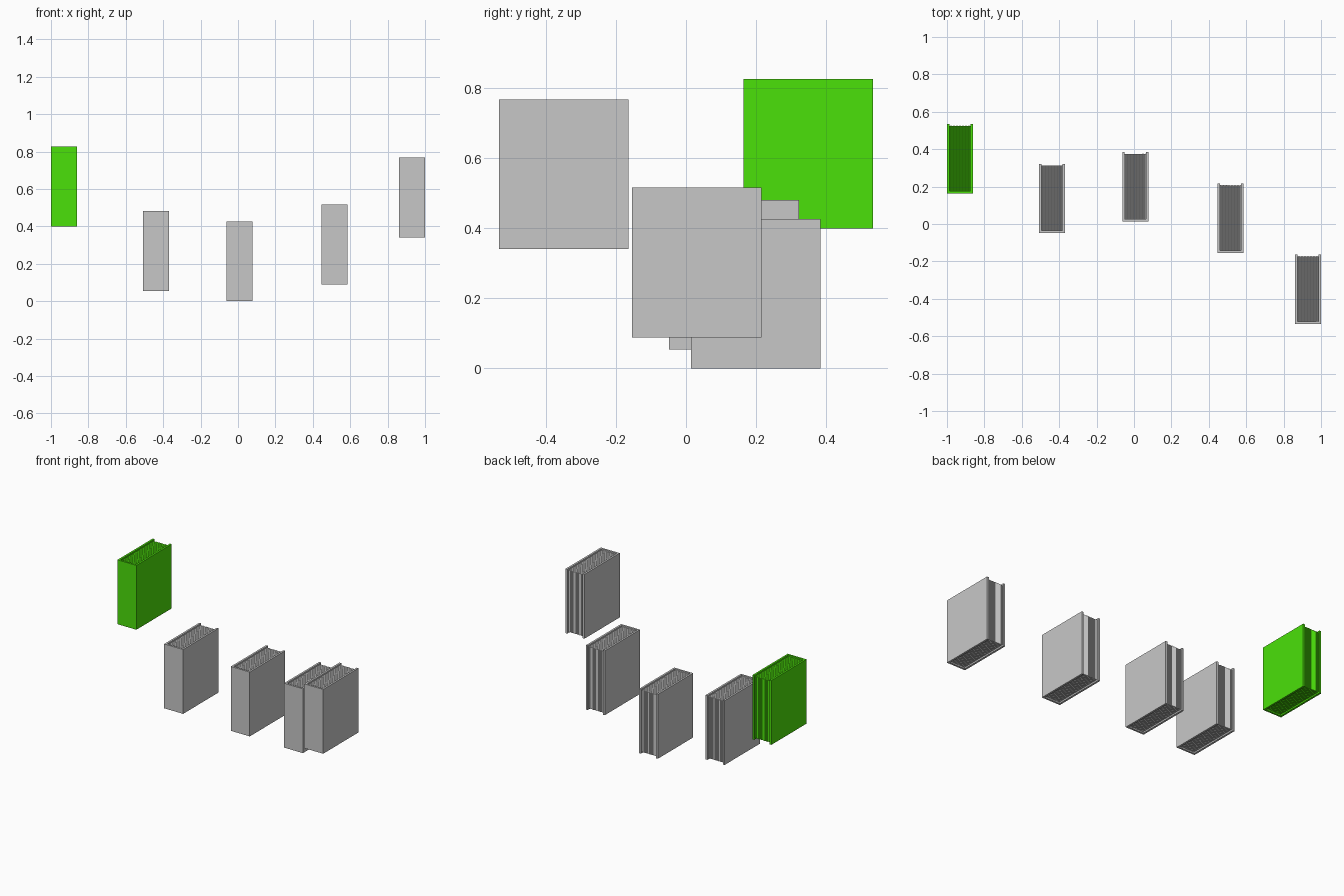
import bpy
import bmesh

WIDTH, DEPTH, HEIGHT = 0.139, 0.370, 0.427
BOARD = 0.013      # cover thickness
INSET = 0.008      # pages sit just inside the covers
GROOVE = 0.002     # shallow grooves between page bundles
BUNDLES = 14

cube = bpy.data.objects.get("Cube")
if cube:
    bpy.data.objects.remove(cube, do_unlink=True)


def make_material(name, color):
    mat = bpy.data.materials.new(name)
    mat.use_nodes = True
    mat.diffuse_color = color
    mat.node_tree.nodes["Principled BSDF"].inputs["Base Color"].default_value = color
    return mat


def make_object(name, bm, location, mat):
    bmesh.ops.recalc_face_normals(bm, faces=bm.faces)
    mesh = bpy.data.meshes.new(name)
    bm.to_mesh(mesh)
    bm.free()
    mesh.materials.append(mat)
    obj = bpy.data.objects.new(name, mesh)
    obj.location = location
    bpy.context.collection.objects.link(obj)


def cover_mesh():
    # U-shaped profile: two boards joined by the spine at the front
    bm = bmesh.new()
    w, d, t = WIDTH / 2, DEPTH / 2, BOARD
    profile = [(-w, -d), (w, -d), (w, d), (w - t, d),
               (w - t, t - d), (t - w, t - d), (t - w, d), (-w, d)]
    face = bm.faces.new([bm.verts.new((x, y, 0)) for x, y in profile])
    grown = bmesh.ops.extrude_face_region(bm, geom=[face])
    top = [v for v in grown["geom"] if isinstance(v, bmesh.types.BMVert)]
    bmesh.ops.translate(bm, vec=(0, 0, HEIGHT), verts=top)
    return bm


def pages_mesh():
    # One ridged block: ring after ring across the width, grooves between bundles
    bm = bmesh.new()
    inner = WIDTH - 2 * BOARD
    front = BOARD - DEPTH / 2
    rings = []
    for i in range(2 * BUNDLES + 1):
        x = inner * (i / (2 * BUNDLES) - 0.5)
        cut = INSET + (GROOVE if i % 2 == 0 else 0)
        low, high, back = cut, HEIGHT - cut, DEPTH / 2 - cut
        outline = [(front, low), (back, low), (back, high), (front, high)]
        rings.append([bm.verts.new((x, y, z)) for y, z in outline])
    bm.faces.new(rings[0])
    bm.faces.new(rings[-1])
    for a, b in zip(rings, rings[1:]):
        for k in range(4):
            n = (k + 1) % 4
            bm.faces.new((a[k], a[n], b[n], b[k]))
    return bm


grey = make_material("grey", (0.575, 0.575, 0.575, 1))
green = make_material("bright_green", (0.07, 0.75, 0.003, 1))

# Five floating books in an arc
books = [("far_right", (-0.931, 0.349, 0.400), green),
         ("right", (-0.439, 0.137, 0.054), grey),
         ("middle", (0.007, 0.199, 0.0), grey),
         ("left", (0.515, 0.031, 0.089), grey),
         ("far_left", (0.930, -0.349, 0.341), grey)]
for name, location, mat in books:
    make_object(name + "_book_cover", cover_mesh(), location, mat)
    make_object(name + "_book_pages", pages_mesh(), location, mat)
